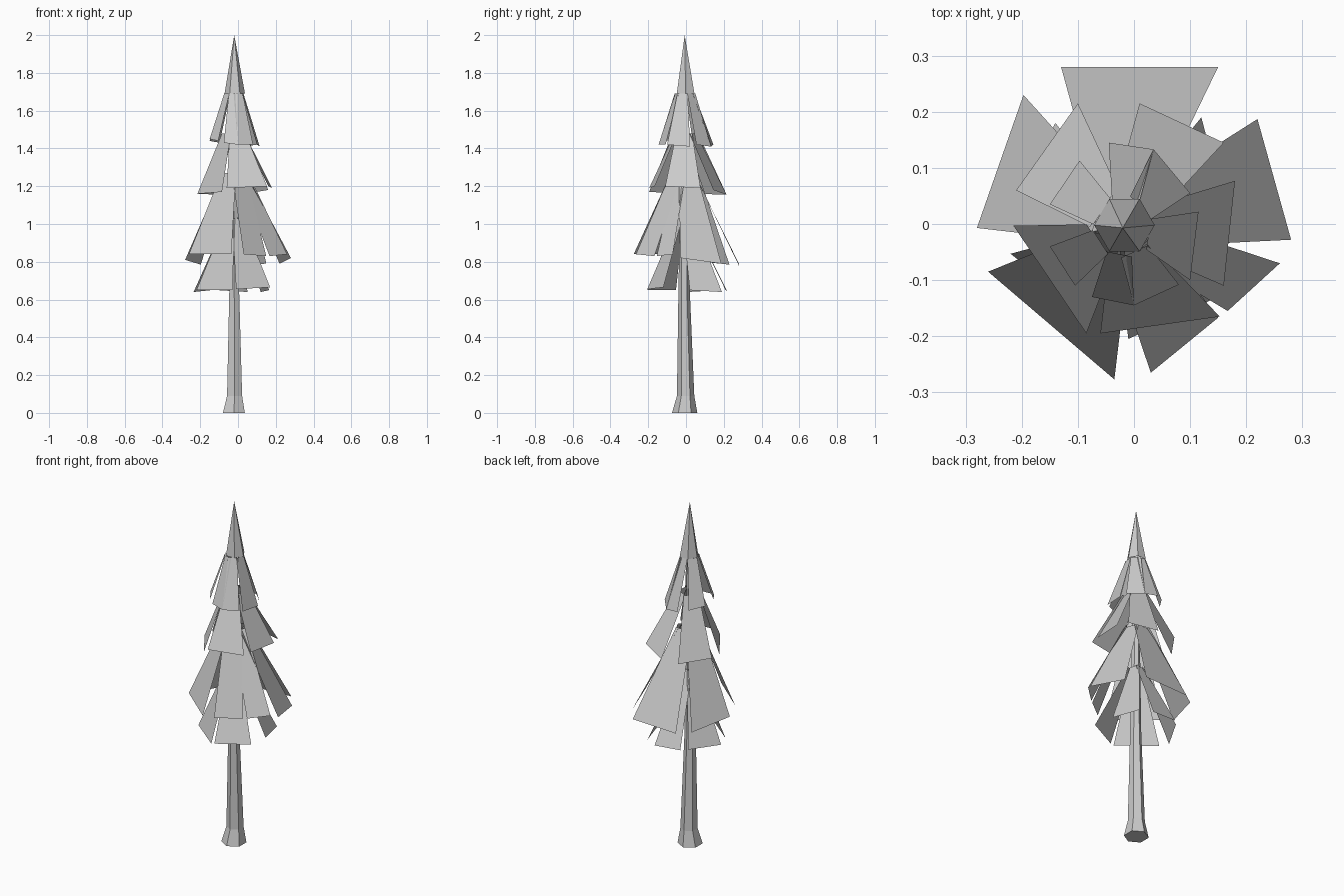
import bpy
from math import sin, cos, pi
from mathutils import Vector

CX, CY = -0.02, -0.007   # trunk axis


def make(name, verts, faces):
    me = bpy.data.meshes.new(name)
    me.from_pydata([tuple(v) for v in verts], [], faces)
    me.update()
    ob = bpy.data.objects.new(name, me)
    bpy.context.collection.objects.link(ob)
    return ob


def lathe(name, rings, n, phase, tip=None):
    """Faceted tube through (z, radius, x, y) rings, optionally ending in a tip."""
    verts, faces = [], []
    for z, r, x, y in rings:
        for k in range(n):
            a = phase + 2 * pi * k / n
            verts.append((x + r * cos(a), y + r * sin(a), z))
    for i in range(len(rings) - 1):
        for k in range(n):
            a, b = i * n + k, i * n + (k + 1) % n
            faces.append((a, b, b + n, a + n))
    if tip:
        verts.append(tip)
        o = (len(rings) - 1) * n
        faces += [(o + k, o + (k + 1) % n, len(verts) - 1) for k in range(n)]
    else:
        faces.append(tuple(range(n))[::-1])
    return make(name, verts, faces)


def tier(name, z_top, r_in, width, leaves):
    """Ring of drooping flat boughs; each leaf is the two outer corners x, y, z."""
    verts, faces = [], []
    for ax, ay, az, bx, by, bz in leaves:
        a, b = Vector((ax, ay, az)), Vector((bx, by, bz))
        if (a.x - CX) * (b.y - CY) - (a.y - CY) * (b.x - CX) < 0:
            a, b = b, a
        out = (a + b) / 2 - Vector((CX, CY, 0))
        out.z = 0
        out.normalize()
        along = b - a
        along.z = 0
        half = min(width, along.length * 0.6) / 2
        along.normalize()
        mid = Vector((CX, CY, z_top)) + out * r_in
        o = len(verts)
        verts += [a, b, mid + along * half, mid - along * half]
        faces.append((o, o + 1, o + 2, o + 3))
    return make(name, verts, faces)


# Hexagonal trunk with flared foot
lathe("trunk", [(0, 0.067, -0.022, -0.007), (0.09, 0.046, -0.018, -0.002),
                (0.65, 0.03, CX, -0.01), (1.69, 0.015, CX, CY)], 6, pi / 2)

# Pointed crown
lathe("crown_tip", [(1.69, 0.054, -0.017, -0.002)], 6, 0, (-0.02, -0.007, 2.0))

# Bough tiers, top to bottom
tier("boughs_top", 1.69, 0.047, 0.055, [
    (-0.045, 0.145, 1.42, 0.035, 0.133, 1.41),
    (-0.15, 0.035, 1.44, -0.097, 0.113, 1.43),
    (0.035, 0.133, 1.41, 0.10, 0.055, 1.42),
    (0.115, 0.022, 1.41, 0.10, -0.10, 1.42),
    (-0.15, -0.04, 1.45, -0.105, -0.11, 1.44),
    (-0.075, -0.13, 1.43, 0.0, -0.145, 1.42),
    (0.0, -0.145, 1.42, 0.08, -0.108, 1.42)])
tier("boughs_upper", 1.48, 0.05, 0.085, [
    (-0.21, 0.06, 1.16, -0.10, 0.215, 1.155),
    (0.01, 0.215, 1.155, 0.16, 0.145, 1.18),
    (0.18, 0.077, 1.19, 0.16, -0.11, 1.20),
    (0.153, -0.165, 1.20, -0.06, -0.195, 1.19),
    (-0.215, -0.003, 1.16, -0.085, -0.195, 1.17)])
tier("boughs_middle", 1.27, 0.05, 0.10, [
    (-0.13, 0.28, 0.78, 0.15, 0.28, 0.79),
    (-0.28, -0.007, 0.81, -0.197, 0.23, 0.785),
    (-0.26, -0.085, 0.84, -0.035, -0.277, 0.84),
    (0.03, -0.265, 0.84, 0.15, -0.167, 0.83),
    (0.167, -0.155, 0.83, 0.26, -0.07, 0.84),
    (0.28, -0.028, 0.82, 0.22, 0.187, 0.79)])
tier("boughs_lower", 1.03, 0.03, 0.06, [
    (-0.22, -0.053, 0.65, -0.03, -0.205, 0.65),
    (-0.01, -0.205, 0.655, 0.17, -0.12, 0.665),
    (0.165, 0.02, 0.65, 0.12, 0.19, 0.64),
    (0.05, 0.22, 0.64, -0.11, 0.21, 0.65),
    (-0.14, 0.18, 0.65, -0.235, 0.01, 0.64)])
